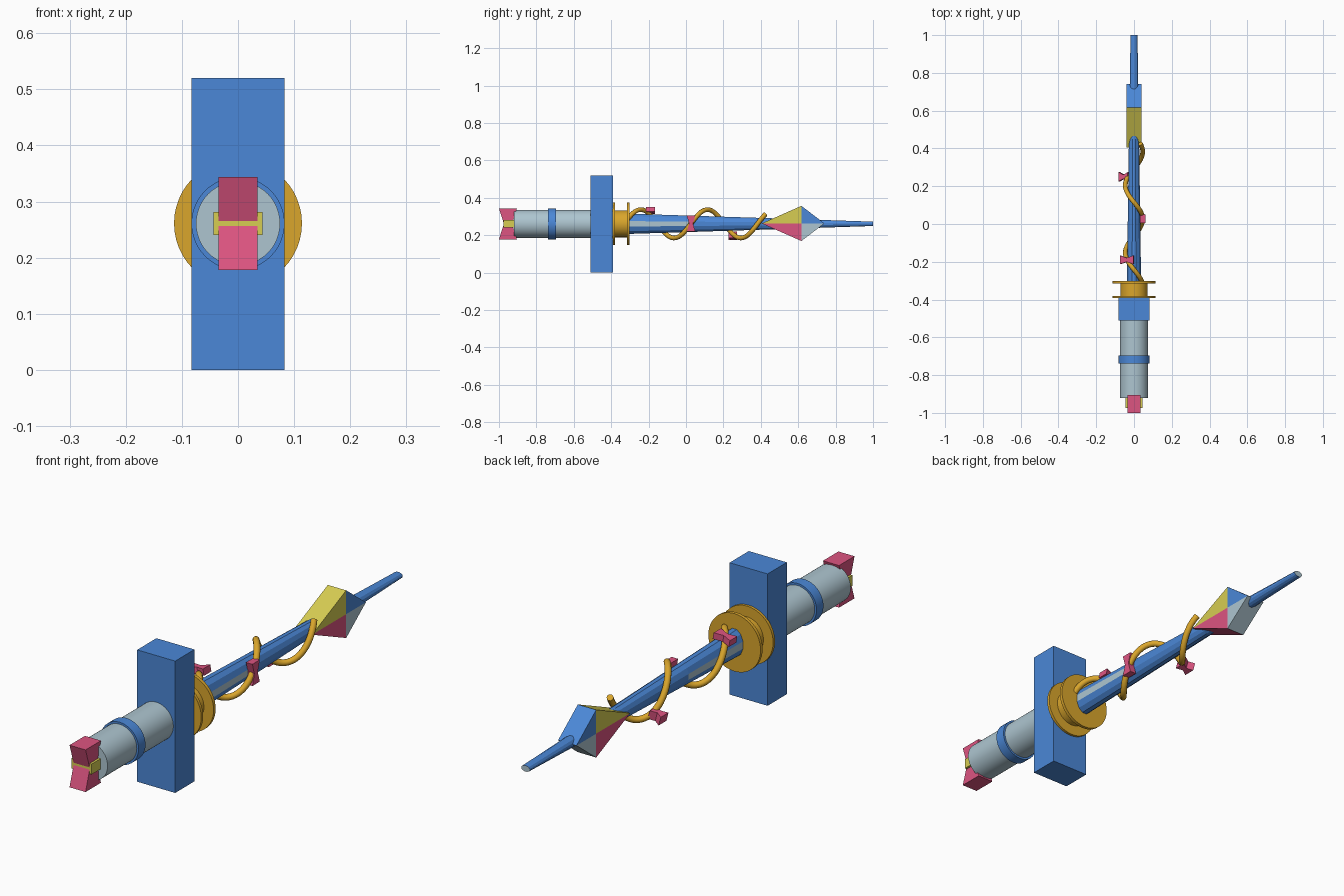
import bpy, bmesh, math
from mathutils import Matrix, Vector

if "Cube" in bpy.data.objects:
    bpy.data.objects.remove(bpy.data.objects["Cube"])

CZ = 0.261  # height of the long axis


def mat(name, rgb):
    m = bpy.data.materials.new(name)
    m.diffuse_color = (*rgb, 1)
    m.use_nodes = True
    m.node_tree.nodes["Principled BSDF"].inputs["Base Color"].default_value = m.diffuse_color
    return m


BLUE = mat("blue", (0.07, 0.245, 0.68))
GREY = mat("pale grey blue", (0.42, 0.56, 0.63))
GOLD = mat("gold", (0.70, 0.38, 0.025))
PINK = mat("pink", (0.72, 0.09, 0.22))
YELLOW = mat("yellow", (0.68, 0.61, 0.085))


def finish(name, bm, mats, smooth=False):
    bmesh.ops.recalc_face_normals(bm, faces=bm.faces)
    me = bpy.data.meshes.new(name)
    bm.to_mesh(me)
    bm.free()
    for m in mats:
        me.materials.append(m)
    ob = bpy.data.objects.new(name, me)
    bpy.context.collection.objects.link(ob)
    if smooth:
        bpy.ops.object.select_all(action='DESELECT')
        ob.select_set(True)
        bpy.context.view_layer.objects.active = ob
        bpy.ops.object.shade_smooth_by_angle(angle=math.radians(35))
    return ob


def loft(bm, rings):
    """Skin closed rings of points and cap both ends."""
    vs = [[bm.verts.new(p) for p in r] for r in rings]
    n = len(vs[0])
    for a, b in zip(vs, vs[1:]):
        for i in range(n):
            bm.faces.new((a[i], a[(i + 1) % n], b[(i + 1) % n], b[i]))
    bm.faces.new(vs[0])
    bm.faces.new(vs[-1])


def oval(y, rx, rz, n, off=0.0):
    return [(rx * math.cos(2 * math.pi * (i + off) / n), y,
             CZ + rz * math.sin(2 * math.pi * (i + off) / n)) for i in range(n)]


def turned(name, profile, m, n=48):
    bm = bmesh.new()
    loft(bm, [oval(y, r, r, n) for y, r in profile])
    return finish(name, bm, [m], True)


def box(name, x, y0, y1, z0, z1, m):
    bm = bmesh.new()
    loft(bm, [[(-x, y, z0), (x, y, z0), (x, y, z1), (-x, y, z1)] for y in (y0, y1)])
    return finish(name, bm, [m])


def bow(name, loc, length, depth, thick, waist, tilt, m):
    """Pinched block: wide ends, narrow waist, long axis tilted about y."""
    bm = bmesh.new()
    rings = []
    for z, k in ((-length, 1), (0, waist), (length, 1)):
        rings.append([(sx * thick, sy * depth * k, z)
                      for sx, sy in ((-1, -1), (1, -1), (1, 1), (-1, 1))])
    loft(bm, rings)
    bm.transform(Matrix.Translation(Vector(loc)) @ Matrix.Rotation(math.radians(tilt), 4, 'Y'))
    return finish(name, bm, [m])


# Handle, collar, guard and spool
turned("handle", [(-0.92, 0.075), (-0.50, 0.075)], GREY)
turned("handle_ring", [(-0.738, 0.083), (-0.695, 0.083)], BLUE)
box("guard_block", 0.083, -0.51, -0.39, 0.0, 0.52, BLUE)
turned("spool", [(-0.392, 0.114), (-0.380, 0.114), (-0.380, 0.072),
                 (-0.315, 0.072), (-0.315, 0.114), (-0.302, 0.114)], GOLD)

# Pommel: pinched block with a band across the waist
bow("pommel", (0, -0.952, CZ), 0.083, 0.048, 0.035, 0.45, 0, PINK)
box("pommel_band", 0.044, -0.975, -0.915, 0.24, 0.281, YELLOW)

# Tapered shaft with grey side inlays near the base and a grey tip
bm = bmesh.new()
loft(bm, [oval(-0.31, 0.039, 0.056, 12, 0.5), oval(0.03, 0.034, 0.045, 12, 0.5),
          oval(0.45, 0.028, 0.031, 12, 0.5), oval(1.0, 0.019, 0.012, 12, 0.5)])
bm.normal_update()
for f in bm.faces:
    c = f.calc_center_median()
    if c.y > 0.99 or (c.y < 0.03 and abs(c.z - CZ) < 0.005):
        f.material_index = 1
finish("shaft", bm, [BLUE, GREY])

# Diamond head: four coloured wedges around the centre
mid = (0.617, CZ + 0.002)
pts = [(0.405, CZ + 0.002), (0.617, 0.357), (0.74, CZ + 0.002), (0.617, 0.169)]
wedges = (("upper_rear", YELLOW), ("upper_tip", BLUE), ("lower_tip", GREY), ("lower_rear", PINK))
for i, (label, m) in enumerate(wedges):
    bm = bmesh.new()
    tri = (mid, pts[i], pts[(i + 1) % 4])
    loft(bm, [[(x, y, z) for y, z in tri] for x in (-0.04, 0.04)])
    finish("head_" + label, bm, [m])

# Gold wire coiled around the shaft
cu = bpy.data.curves.new("coiled_wire", 'CURVE')
cu.dimensions = '3D'
cu.bevel_depth = 0.0125
cu.bevel_resolution = 3
cu.use_fill_caps = True
sp = cu.splines.new('POLY')
N = 90
sp.points.add(N)
for i, p in enumerate(sp.points):
    y = -0.31 + 0.735 * i / N
    a = 2 * math.pi * (y - 0.115) / 0.357
    p.co = (-0.046 * math.sin(a), y, CZ + 0.076 * math.cos(a), 1)
sp.use_smooth = True
cu.materials.append(GOLD)
bpy.context.collection.objects.link(bpy.data.objects.new("coiled_wire", cu))

# Pinched knots on the wire
bow("knot_1", (-0.037, -0.19, 0.333), 0.036, 0.023, 0.013, 0.45, 80, PINK)
bow("knot_2", (0.046, 0.027, 0.262), 0.043, 0.023, 0.014, 0.45, 0, PINK)
bow("knot_3", (-0.053, 0.25, 0.197), 0.025, 0.024, 0.018, 0.45, 75, PINK)
